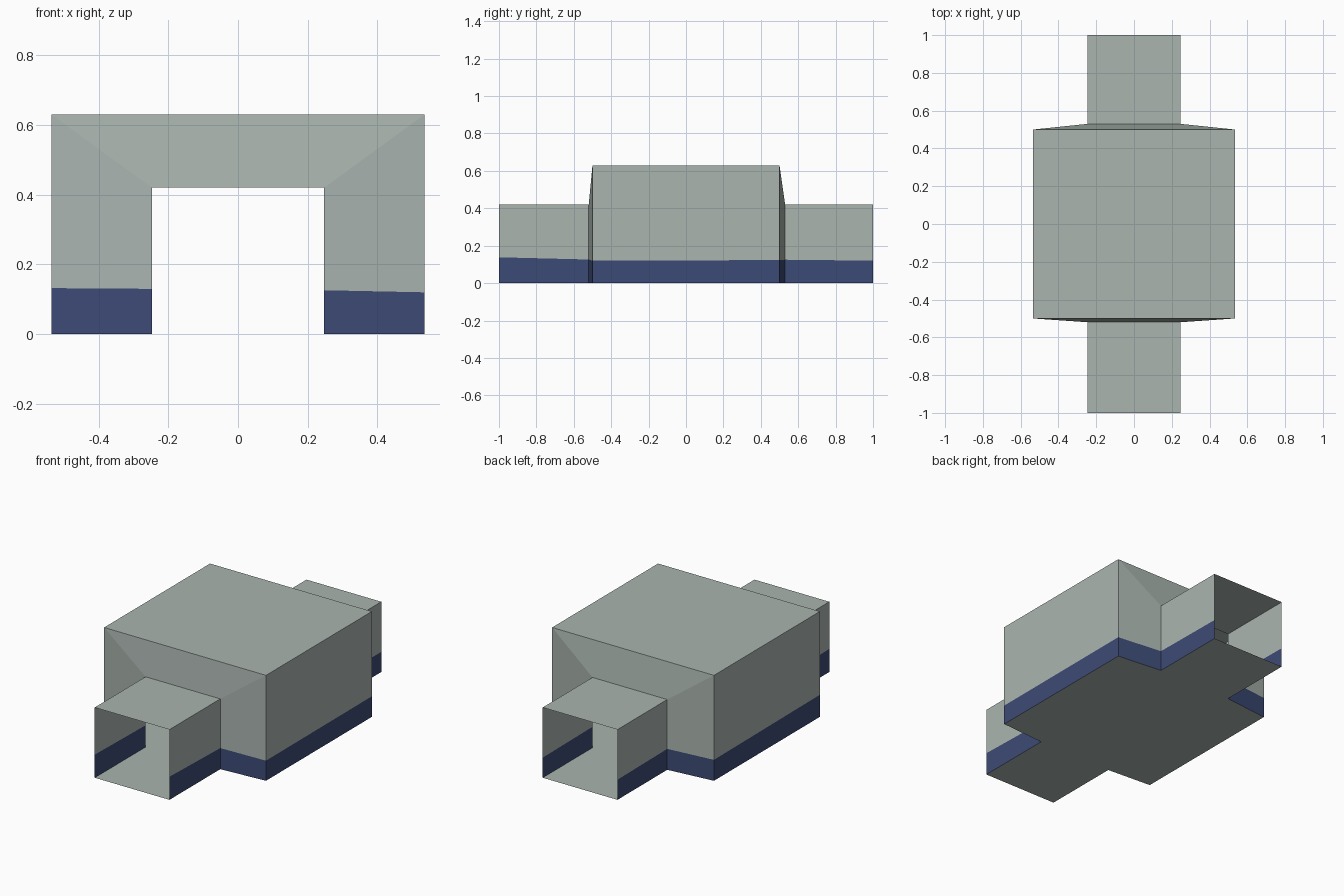
import bpy
import bmesh

if "Cube" in bpy.data.objects:
    bpy.data.objects.remove(bpy.data.objects["Cube"])


def material(name, rgb):
    m = bpy.data.materials.new(name)
    m.diffuse_color = (*rgb, 1.0)
    m.use_nodes = True
    m.node_tree.nodes["Principled BSDF"].inputs["Base Color"].default_value = m.diffuse_color
    return m


wall_paint = material("pale grey green", (0.40, 0.46, 0.43))
band_paint = material("navy blue", (0.046, 0.07, 0.18))

# Cross-sections along the hall: y, half width, height, band height left / right
SECTIONS = [
    (-1.00, 0.247, 0.42, 0.138, 0.138),
    (-0.52, 0.247, 0.42, 0.130, 0.126),
    (-0.50, 0.535, 0.63, 0.132, 0.120),
    (0.50, 0.535, 0.63, 0.125, 0.123),
    (0.53, 0.247, 0.42, 0.125, 0.125),
    (1.00, 0.247, 0.42, 0.120, 0.120),
]


def section(bm, y, w, h, left, right):
    """One closed outline, with extra points where the painted band ends."""
    outline = [(-w, 0), (-w, left), (-w, h), (w, h), (w, right), (w, 0)]
    return [bm.verts.new((x, y, z)) for x, z in outline]


# Open-ended hall shell: corridor, wide room, corridor
bm = bmesh.new()
rings = [section(bm, *s) for s in SECTIONS]
for a, b in zip(rings, rings[1:]):
    for i in range(6):
        j = (i + 1) % 6
        face = bm.faces.new((a[i], b[i], b[j], a[j]))
        # lowest strip of each side wall is the painted band
        face.material_index = 1 if i in (0, 4) else 0
bmesh.ops.recalc_face_normals(bm, faces=bm.faces[:])

mesh = bpy.data.meshes.new("hall_shell")
bm.to_mesh(mesh)
bm.free()
mesh.materials.append(wall_paint)
mesh.materials.append(band_paint)
hall = bpy.data.objects.new("hall_shell", mesh)
bpy.context.collection.objects.link(hall)
